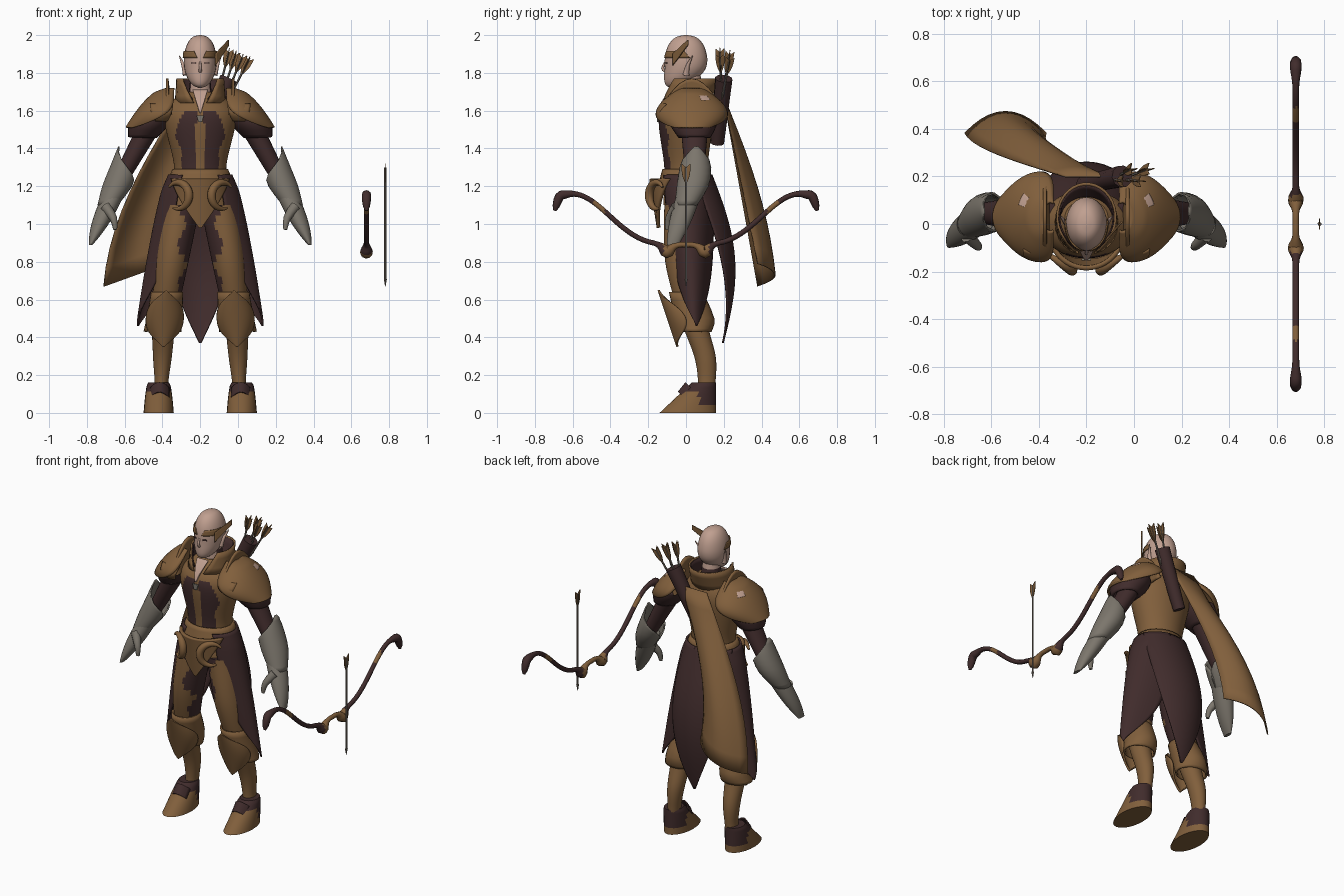
import bpy, bmesh, math
from math import sin, cos, pi
from mathutils import Vector

if "Cube" in bpy.data.objects:
    bpy.data.objects.remove(bpy.data.objects["Cube"])

BODY_X, BOW_X, ARROW_X = -.2, .68, .78
COLLAR, SHOULDER, CHEST, WAIST, HIP, KNEE, ANKLE = 1.77, 1.7, 1.58, 1.3, 1.1, .5, .16
STEPS = [i / 10 for i in range(11)]
FULL = (0, 360)
parts = []


def material(name, red, green, blue):
    mat = bpy.data.materials.new(name)
    mat.use_nodes = True
    mat.diffuse_color = (red, green, blue, 1)
    mat.node_tree.nodes["Principled BSDF"].inputs["Base Color"].default_value = mat.diffuse_color
    return mat


LEATHER = material("tan leather", .22, .115, .045)
DARK = material("dark maroon cloth", .052, .025, .025)
GREY = material("grey hide", .2, .18, .15)
SKIN = material("pale skin", .53, .35, .28)
WOOD = material("arrow wood", .19, .16, .13)


def front(half):
    return (-90 - half, -90 + half)


def back(half):
    return (90 - half, 90 + half)


def outer(half):
    return (-half, half)


def taper(start, end):
    return lambda t: start + (end - start) * t


def refine(seq, count):
    """Smooth interpolation through a list of tuples."""
    out = []
    for i in range(len(seq) - 1):
        before, after = seq[max(i - 1, 0)], seq[min(i + 2, len(seq) - 1)]
        for j in range(count):
            t = j / count
            out.append(tuple(q + t / 2 * (r - p + t * (2 * p - 5 * q + 4 * r - s + t * (3 * (q - r) + s - p)))
                             for p, q, r, s in zip(before, seq[i], seq[i + 1], after)))
    return out + [seq[-1]]


def surface(name, rows, mats, rule=None, closed=False, thick=0, mirror=False, location=BODY_X):
    """Joins rows of points; closed solid rows are capped, others are thickened."""
    bm = bmesh.new()
    verts = [[bm.verts.new(p) for p in row] for row in rows]
    n = len(verts[0])
    for upper, lower in zip(verts, verts[1:]):
        for j in range(n if closed else n - 1):
            k = (j + 1) % n
            bm.faces.new((upper[j], lower[j], lower[k], upper[k]))
    if closed and not thick:
        bm.faces.new(verts[0])
        bm.faces.new(verts[-1])
    bmesh.ops.recalc_face_normals(bm, faces=bm.faces[:])
    if rule:
        for face in bm.faces:
            face.material_index = int(rule(face.calc_center_median()))
    mesh = bpy.data.meshes.new(name)
    bm.to_mesh(mesh)
    bm.free()
    for mat in mats:
        mesh.materials.append(mat)
    part = bpy.data.objects.new(name, mesh)
    part.location.x = location
    bpy.context.collection.objects.link(part)
    if thick:
        solid = part.modifiers.new("thickness", "SOLIDIFY")
        solid.thickness, solid.offset = thick, 0
    if mirror:
        part.modifiers.new("mirror", "MIRROR").use_mirror_merge = False
    parts.append(part)


def ring(z, width, depth, x=0, y=0, span=FULL):
    return (z, x, y, width, depth, *span)


def loft(name, rings, *mats, sides=24, smooth=3, **options):
    """Level elliptical rings or arcs, from the top down."""
    rows = []
    closed = rings[0][-2:] == FULL
    for z, x, y, width, depth, start, end in refine(rings, smooth):
        angles = [math.radians(start + (end - start) * j / (sides if closed else sides - 1)) for j in range(sides)]
        rows.append([(x + width * cos(a), y + depth * sin(a), z) for a in angles])
    surface(name, rows, mats, closed=closed, **options)


def sheet(name, point, *mats, thick=.008, **options):
    """Plate from a rule with s across (-1 to 1) and t along (0 to 1)."""
    surface(name, [[point(2 * s - 1, t) for s in STEPS] for t in STEPS], mats, thick=thick, **options)


def tube(name, path, radius, *mats, sides=10, **options):
    """Round tube along a path, with a radius rule."""
    path = [Vector(p) for p in refine([tuple(p) for p in path], 3)]
    rows, side = [], None
    last = len(path) - 1
    for i, p in enumerate(path):
        along = (path[min(i + 1, last)] - path[max(i - 1, 0)]).normalized()
        side = side or along.orthogonal()
        side = (side - along * side.dot(along)).normalized()
        up = along.cross(side)
        angles = [2 * pi * j / sides for j in range(sides)]
        rows.append([p + radius(i / last) * (side * cos(a) + up * sin(a)) for a in angles])
    surface(name, rows, mats, closed=True, **options)


def arrow(name, nock, tip, vanes, **options):
    nock, tip = Vector(nock), Vector(tip)
    along = (tip - nock).normalized()
    neck = tip - along * .04
    tube(name + "_shaft", [nock, neck], taper(.006, .006), WOOD, sides=6, **options)
    tube(name + "_head", [neck, tip], taper(.009, .001), WOOD, sides=6, **options)
    for axis in vanes:
        wing = along.cross(Vector(axis)).normalized() * .024
        sheet(name + "_fletching", lambda s, t: nock + wing * s * (1 - .8 * t ** 3) + along * (t - .2 * abs(s)) / 10,
              LEATHER, thick=.004, **options)


# Head and face
def skull(angle):
    jaw = max(0, -cos(angle))
    girth = sin(angle) ** (.8 if jaw == 0 else 1)
    return ring(1.86 + .14 * cos(angle), .087 * girth, .113 * girth, y=-.07 * jaw ** 2)


loft("head", [skull(.04 + 3 * t) for t in STEPS], SKIN)
loft("neck", [ring(1.8, .05, .055, y=.02), ring(1.65, .065, .07, y=.03)], SKIN, DARK,
     rule=lambda c: c.z < 1.75 and c.y > -.01)
tube("nose", [(0, -.108, 1.86), (0, -.124, 1.825), (0, -.105, 1.805)], taper(.005, .01), SKIN)
tube("ear", [(.075, 0, 1.79), (.09, .01, 1.84), (.11, .035, 1.89)], taper(.018, .002), SKIN, mirror=True)
sheet("eye", lambda s, t: (.035 + .012 * s, -.105 + .004 * s, 1.85 + .006 * t), DARK, mirror=True)
loft("brow_band", [ring(1.915, .086, .111, span=(-68, -5)), ring(1.88, .09, .115, span=(-80, 10))],
     LEATHER, thick=.006, mirror=True)
sheet("head_wing", lambda s, t: (.08 + .07 * t, .08 * t - .07, 1.87 + .09 * t + .03 * s * (1 - t / 2)), LEATHER)


# Torso with dark front panels
def front_panel(c):
    edge = .075 + .055 * sin(pi * (CHEST + .03 - c.z) / .26) if c.z > 1.42 else .1
    return c.y < 0 and WAIST - .04 < c.z < CHEST + .01 and .022 < abs(c.x) < edge


loft("torso", [ring(SHOULDER, .09, .07, y=.03), ring(CHEST, .19, .142), ring(WAIST, .138, .115),
               ring(HIP, .165, .12)], LEATHER, DARK, sides=80, smooth=10, rule=front_panel)
sheet("throat", lambda s, t: (.04 * s * (1 - .9 * t), .045 * t * t - .12 * t - .075, 1.71 - .12 * t), SKIN)
sheet("chest_badge", lambda s, t: (.02 * s * (1 - t / 2), -.15, 1.575 - .035 * t), GREY)
loft("collar", [ring(COLLAR, .122, .14, y=.03, span=back(130)), ring(1.64, .13, .125, span=back(165))],
     LEATHER, thick=.01)
loft("collar_lining", [ring(COLLAR - .005, .113, .131, y=.03, span=back(125)), ring(1.66, .115, .11, span=back(160))],
     DARK, thick=.006)

# Belt, front point and curled hip ornaments
loft("belt", [ring(1.29, .142, .12), ring(1.2, .18, .145)], LEATHER, thick=.01)
loft("front_point", [ring(1.24 - .26 * t, .16, .17 - .04 * t, y=-.015, span=front(67 - 65 * t)) for t in STEPS],
     LEATHER, thick=.02)
curl = [(.12 + .06 * cos(a), -.155 + .04 * cos(a), 1.15 + .07 * sin(a)) for a in (.7 + 4.4 * t for t in STEPS)]
tube("hip_curl", curl, lambda t: .006 + .017 * sin(pi * t), LEATHER, mirror=True)

# Pointed skirt panels
loft("side_skirt", [ring(1.26 - .8 * t, .165 + .17 * t ** .7, .14 - .06 * t * t, y=.04 * t,
                         span=(10 - 65 * (1 - t ** 4), 12 + 65 * (1 - t ** 4))) for t in STEPS],
     DARK, thick=.01, mirror=True)
loft("back_skirt", [ring(1.26 - .89 * t, .17 + .03 * sin(pi * t), .135 + .06 * t, y=.09 * sin(pi * t),
                         span=back(72 - 70 * t * t)) for t in STEPS], DARK, thick=.01)


# Legs, knee guards and boots
def trouser_cloth(c):
    return c.z > KNEE + .14 and (c.y > .04 or c.x < .095 + .025 * sin(30 * c.z))


loft("leg", [ring(HIP, .1, .115, x=.1), ring(.8, .088, .1, x=.15, y=-.01), ring(KNEE, .065, .07, x=.19, y=.04),
             ring(.3, .05, .057, x=.2, y=.1), ring(.17, .037, .047, x=.205, y=.11), ring(.1, .04, .05, x=.21, y=.1)],
     LEATHER, DARK, sides=40, smooth=8, rule=trouser_cloth, mirror=True)
loft("knee_cuff", [ring(KNEE + .14, .08, .085, x=.175), ring(KNEE, .09, .1, x=.19, y=.045),
                   ring(KNEE - .07, .095, .08, x=.2, y=.05)], LEATHER, thick=.01, mirror=True)
loft("knee_guard", [ring(.65 - .3 * t, .05 + .045 * sin(pi * t), .095, x=.18 + .015 * t, y=.1 * t - .05,
                         span=front(2 + 88 * sin(pi * t))) for t in STEPS], LEATHER, thick=.012, mirror=True)
loft("boot", [ring(ANKLE * (1 - t), .055 + .025 * t ** .5, .065 + .085 * t, x=.22, y=.095 - .085 * t) for t in STEPS],
     LEATHER, DARK, rule=lambda c: c.z > .11 or c.z > .04 and c.y > .07, mirror=True)
sheet("boot_tongue", lambda s, t: (.215 + .05 * s, .03 * s * s - .04 * t, ANKLE - .05 * t - .03 * s * s),
      DARK, mirror=True)


# Arms, shoulder armour and gauntlets
def shoulder_arc(t, grow, span):
    return ring(1.715 - .205 * t, .03 + grow + .16 * t ** .6, .06 + grow + .125 * sin(2.4 * t),
                x=.15 + .05 * t ** .5, y=.03, span=span)


loft("sleeve", [ring(1.64 - .42 * t, .075 - .03 * t, .085 - .04 * t, x=.2 + .23 * t, y=.045) for t in STEPS],
     DARK, mirror=True)
loft("sleeve_band", [ring(1.57, .1, .12, x=.25, y=.04), ring(1.52, .1, .115, x=.275, y=.04),
                     ring(1.46, .07, .08, x=.305, y=.045)], DARK, thick=.012, mirror=True)
loft("pauldron", [shoulder_arc(t, 0, outer(112 - 75 * t ** 3)) for t in STEPS], LEATHER, thick=.012, mirror=True)
loft("pauldron_mark", [shoulder_arc(t, .005, (20, 42)) for t in STEPS[1:4]], SKIN, thick=.006, mirror=True)
sheet("neck_flange", lambda s, t: (.155 + .02 * t, .03 + .155 * s, 1.58 + .19 * t * cos(1.3 * s)),
      LEATHER, thick=.014, mirror=True)
sheet("shoulder_lobe", lambda s, t: (.205 + .06 * s * (1 - t * t / 2), -.12 - .03 * sin(pi * t) + .015 * s * s,
                                     1.635 - .09 * t), LEATHER, mirror=True)
loft("gauntlet_cuff", [ring(1.41, .06, .06, x=.37, y=.055, span=outer(8)),
                       ring(WAIST, .075, .08, x=.4, y=.05, span=outer(100)),
                       ring(1.2, .075, .08, x=.44, y=.035, span=outer(180)),
                       ring(HIP, .05, .055, x=.49, span=outer(180))], GREY, thick=.008, mirror=True)
loft("hand", [ring(1.2 - .31 * t, .058 - .048 * t ** 3, .065 - .035 * t ** 3, x=.44 + .14 * t, y=.03 - .1 * t)
              for t in STEPS], GREY, mirror=True)
tube("thumb", [(.5, -.05, 1.09), (.46, -.09, 1.03), (.45, -.1, .97)], taper(.03, .01), GREY, mirror=True)


# Windblown cape
def cape(s, t):
    belly = .1 * sin(2 * t) * (1 - s * s)
    return (s * (.09 + .08 * t) - .34 * sin(pi / 2 * t), .2 + .18 * t + belly, 1.67 - .94 * t + .06 * s * t)


sheet("cape", cape, LEATHER)

# Quiver with a fan of arrows
tube("quiver", [(.15, .2, COLLAR), (-.01, .165, 1.43)], taper(.047, .037), DARK)
for i in range(4):
    arrow("quiver_arrow", (.15 + .035 * i, .18 + .05 * (i % 2), 1.91 - .015 * i), (.09 + .02 * i, .19, 1.66),
          [(1, 0, 0), (0, 1, 0)])


# Recurve bow and loose arrow
def bump(y, centre, spread):
    return math.exp(-((abs(y) - centre) / spread) ** 2)


def bow_radius(t):
    y = 1.38 * (t - .5)
    return .014 + .02 * bump(y, .1, .03) + .011 * bump(y, .65, .05) - .012 * bump(y, .69, .01)


limb = [(0, y, .89 + .27 * sin(2.6 * y) ** 4 - .04 * bump(y, .1, .03)) for y in (.67 * i / 20 for i in range(-20, 21))]
tube("bow", [(0, -.695, 1.07), *limb, (0, .695, 1.07)], bow_radius, DARK, LEATHER, location=BOW_X,
     rule=lambda c: abs(c.y) < .12 or .43 < abs(c.y) < .49)
arrow("loose_arrow", (0, 0, 1.3), (0, 0, .67), [(1, 0, 0)], location=ARROW_X)

# Smooth shading with crisp edges
for part in parts:
    part.select_set(True)
bpy.context.view_layer.objects.active = parts[0]
bpy.ops.object.shade_smooth_by_angle(angle=math.radians(40))
